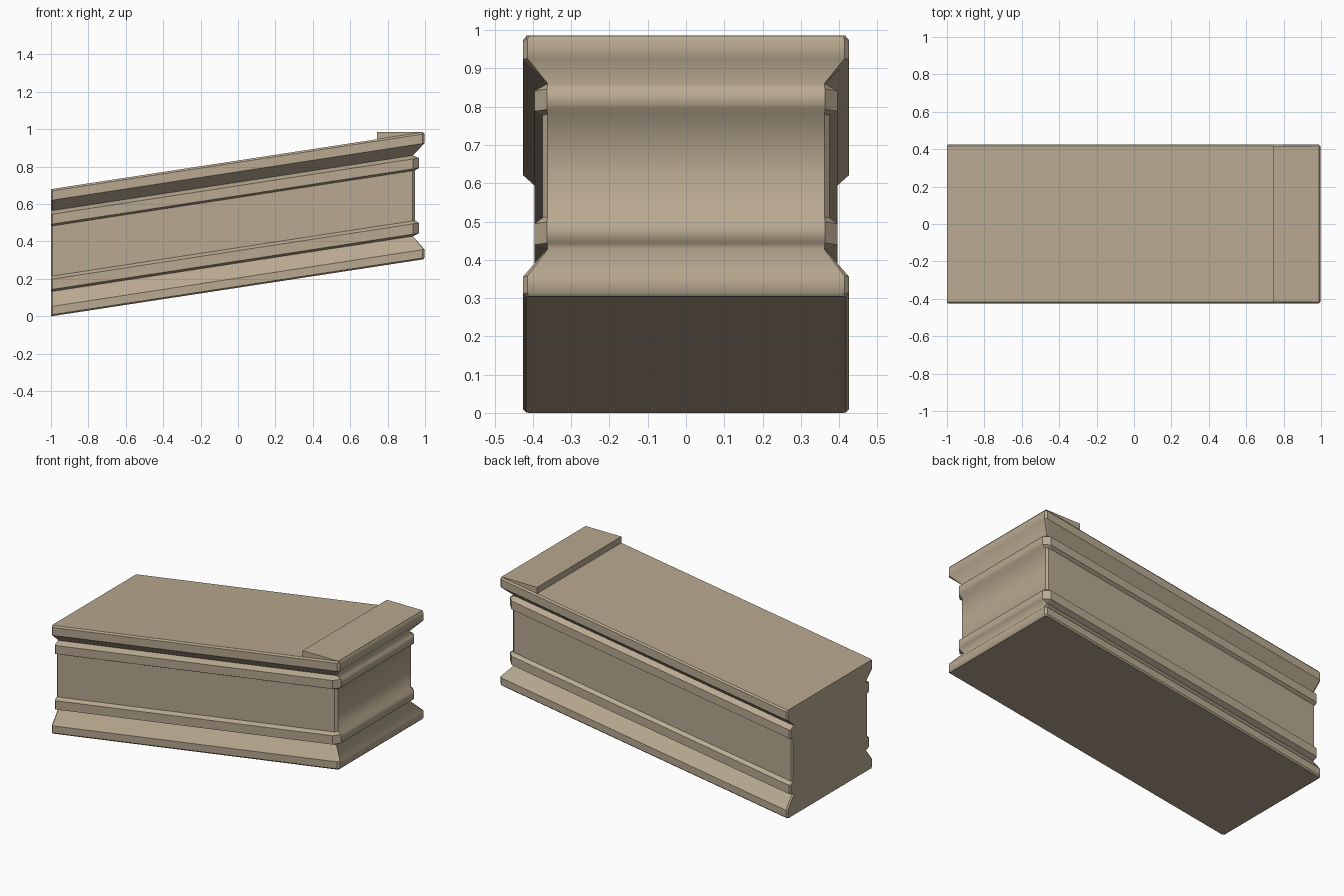
import bpy, bmesh

if "Cube" in bpy.data.objects:
    bpy.data.objects.remove(bpy.data.objects["Cube"])

SLOPE = 0.153          # rise per unit of x
HALF_W = 0.426

stone = bpy.data.materials.new("tan stone")
stone.diffuse_color = (0.48, 0.395, 0.28, 1)
stone.use_nodes = True
stone.node_tree.nodes["Principled BSDF"].inputs["Base Color"].default_value = stone.diffuse_color

# moulding profile: height, inset from outer line, corner cut
PROFILE = [
    (0.000, 0.008, 0.008), (0.008, 0.000, 0.012), (0.052, 0.000, 0.012),
    (0.132, 0.063, 0.002), (0.143, 0.030, 0.033), (0.198, 0.030, 0.033),
    (0.214, 0.051, 0.013), (0.482, 0.051, 0.013), (0.492, 0.030, 0.033),
    (0.545, 0.030, 0.033), (0.564, 0.063, 0.002), (0.620, 0.000, 0.012),
    (0.670, 0.000, 0.012), (0.680, 0.008, 0.008),
]


def finish(bm, name):
    bmesh.ops.recalc_face_normals(bm, faces=bm.faces[:])
    me = bpy.data.meshes.new(name)
    bm.to_mesh(me)
    bm.free()
    me.materials.append(stone)
    bpy.context.collection.objects.link(bpy.data.objects.new(name, me))


# sloped coping body: moulded on both sides and the right end, flat left end
bm = bmesh.new()
rings = []
for h, inset, cut in PROFILE:
    w, xr, xl, cl = HALF_W - inset, 0.998 - inset, -1.0, 0.008
    outline = [(xl, -w + cl), (xl + cl, -w), (xr - cut, -w), (xr, -w + cut),
               (xr, w - cut), (xr - cut, w), (xl + cl, w), (xl, w - cl)]
    rings.append([bm.verts.new((x, y, h + SLOPE * (x + 1))) for x, y in outline])
for a, b in zip(rings, rings[1:]):
    for i in range(8):
        j = (i + 1) % 8
        f = bm.faces.new((a[i], a[j], b[j], b[i]))
        f.smooth = (i == 3)          # softly shaded right end
bm.faces.new(rings[0])
bm.faces.new(rings[-1])
finish(bm, "sloped_coping")

# level landing pad on the high end of the top
bm = bmesh.new()
side = [(0.742, 0.92), (0.990, 0.955), (0.990, 0.986), (0.742, 0.986)]
front = [bm.verts.new((x, -0.418, z)) for x, z in side]
back = [bm.verts.new((x, 0.418, z)) for x, z in side]
bm.faces.new(front)
bm.faces.new(back)
for i in range(4):
    j = (i + 1) % 4
    bm.faces.new((front[i], front[j], back[j], back[i]))
finish(bm, "level_pad")
